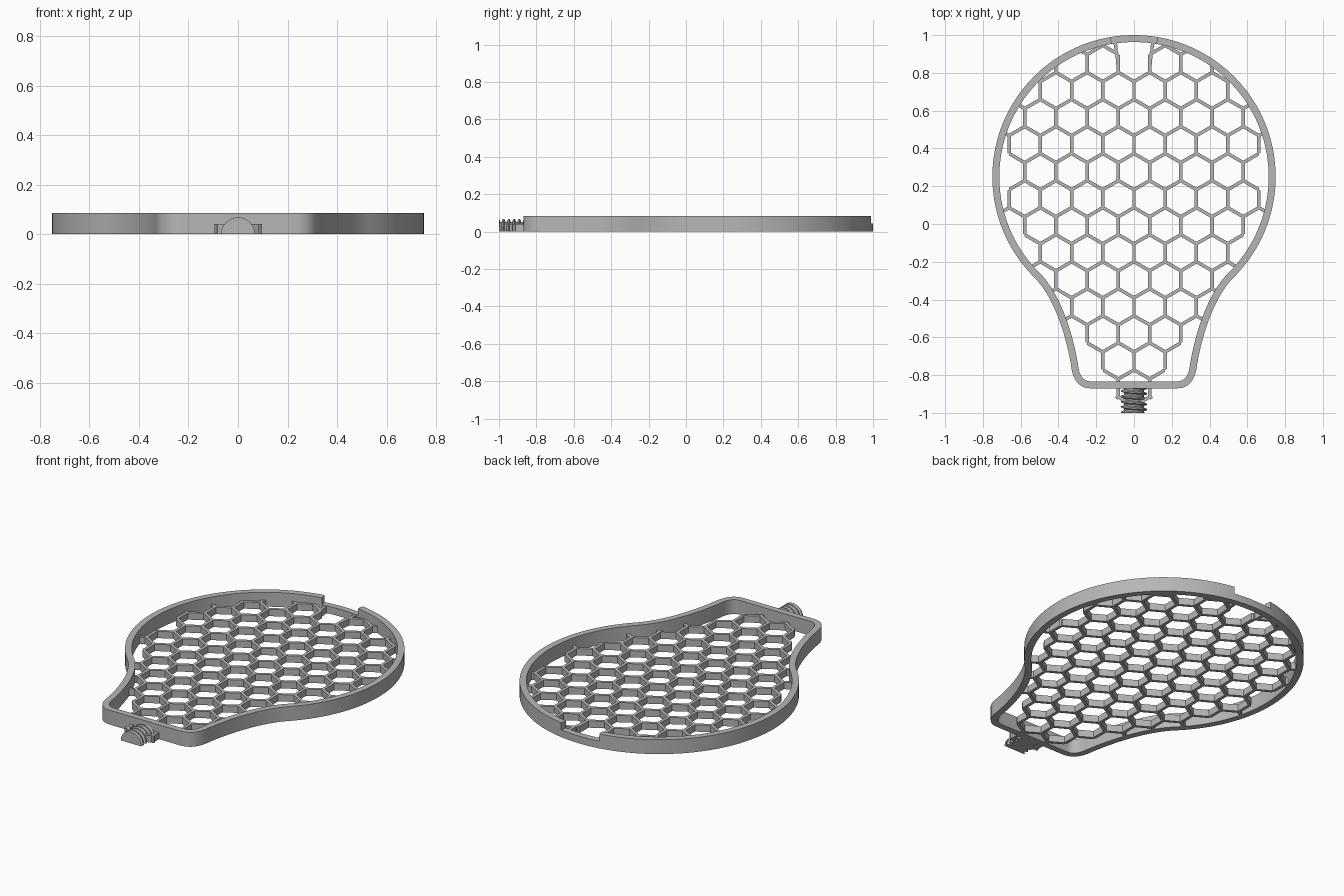
import bpy, bmesh, math
from mathutils import Vector
from mathutils.geometry import interpolate_bezier

cube = bpy.data.objects.get("Cube")
if cube:
    bpy.data.objects.remove(cube)

grey = bpy.data.materials.new("plain_grey")
grey.use_nodes = True
grey.diffuse_color = (0.47, 0.47, 0.47, 1)
grey.node_tree.nodes["Principled BSDF"].inputs["Base Color"].default_value = grey.diffuse_color

HEIGHT, NOTCH_H, MESH_H = 0.085, 0.043, 0.04
RIM_W, RADIUS = 0.037, 0.75
CENTRE = Vector((0, 0.25))
PITCH = 0.1653
R = PITCH / math.sqrt(3)
HALF = 0.009


def finish(name, bm, smooth=False):
    bmesh.ops.recalc_face_normals(bm, faces=bm.faces)
    me = bpy.data.meshes.new(name)
    bm.to_mesh(me)
    bm.free()
    me.materials.append(grey)
    ob = bpy.data.objects.new(name, me)
    bpy.context.collection.objects.link(ob)
    if smooth:
        bpy.ops.object.select_all(action='DESELECT')
        bpy.context.view_layer.objects.active = ob
        ob.select_set(True)
        bpy.ops.object.shade_smooth_by_angle(angle=math.radians(35))
    return ob


def prism(bm, pts, z):
    low = [bm.verts.new((p[0], p[1], 0)) for p in pts]
    top = [bm.verts.new((p[0], p[1], z)) for p in pts]
    bm.faces.new(low)
    bm.faces.new(top)
    n = len(pts)
    for i in range(n):
        j = (i + 1) % n
        bm.faces.new((low[i], low[j], top[j], top[i]))


def bezier(*pts, n=16):
    p = [Vector((x, y, 0)) for x, y in pts]
    return [v.to_2d() for v in interpolate_bezier(*p, n)]


def arc(a, b, n):
    return [CENTRE + RADIUS * Vector((math.sin(a + (b - a) * i / n), math.cos(a + (b - a) * i / n)))
            for i in range(n + 1)]


def inset(path, d):
    out = []
    for i, p in enumerate(path):
        t = (path[min(i + 1, len(path) - 1)] - path[max(i - 1, 0)]).normalized()
        out.append(p + d * Vector((t.y, -t.x)))
    return out


def strip(name, path, z):
    # rectangular wall following a path, closed at both ends
    bm = bmesh.new()
    rings = [[bm.verts.new((q.x, q.y, h)) for q, h in ((a, 0), (a, z), (b, z), (b, 0))]
             for a, b in zip(path, inset(path, RIM_W))]
    for r, s in zip(rings, rings[1:]):
        for k in range(4):
            m = (k + 1) % 4
            bm.faces.new((r[k], r[m], s[m], s[k]))
    bm.faces.new(rings[0])
    bm.faces.new(rings[-1])
    return finish(name, bm, True)


# Rim: round head, flared neck, rounded foot corners, mirrored in x
notch = math.asin(0.125 / RADIUS)
half = arc(notch, math.radians(135), 50)
half += bezier((0.53, -0.28), (0.42, -0.39), (0.355, -0.6), (0.33, -0.77), n=20)[1:]
half += bezier((0.33, -0.77), (0.32, -0.83), (0.285, -0.87), (0.23, -0.87), n=10)[1:]
outline = half + [Vector((-p.x, p.y)) for p in reversed(half)]
strip("rim", outline, HEIGHT)
bridge = arc(-notch, notch, 12)
strip("rim_notch", bridge, NOTCH_H)


def inside(p, poly):
    hit = False
    for a, b in zip(poly, poly[1:] + poly[:1]):
        if (a.y > p.y) != (b.y > p.y) and p.x < a.x + (p.y - a.y) / (b.y - a.y) * (b.x - a.x):
            hit = not hit
    return hit


full = outline + bridge
inner = inset(outline, RIM_W) + inset(bridge, RIM_W)

# Honeycomb cells that fit well inside the rim
cells = []
for row in range(-6, 8):
    for col in range(-5, 6):
        c = Vector(((col + 0.5 * (row % 2)) * PITCH, -0.009 + row * PITCH * math.sqrt(0.75)))
        on_notch = abs(c.x) < 0.01 and c.y > 0.8
        if inside(c, full) and min((c - p).length for p in full) > 0.122 and not on_notch:
            cells.append(c)

bm = bmesh.new()
done = set()


def strut(a, b):
    key = tuple(sorted((round(p.x * 100), round(p.y * 100)) for p in (a, b)))
    if key in done:
        return
    done.add(key)
    d = (b - a).normalized()
    n = Vector((-d.y, d.x)) * HALF
    e = d * HALF / math.sqrt(3)
    prism(bm, (a, a + e + n, b - e + n, b, b - e - n, a + e - n), MESH_H)


for c in cells:
    dirs = [Vector((math.sin(k * math.pi / 3), math.cos(k * math.pi / 3))) for k in range(6)]
    for k in range(6):
        corner = c + R * dirs[k]
        strut(corner, c + R * dirs[(k + 1) % 6])
        # short tie from a corner to the nearby rim
        for step in range(1, 11):
            if not inside(corner + dirs[k] * 0.005 * step, inner):
                strut(corner, corner + dirs[k] * (0.005 * step + 0.012))
                break
# Tapered webs beside the notch
for s in (-1, 1):
    web = ((0.077, 0.8), (0.09, 0.8), (0.098, 0.89), (0.11, 0.966), (0.09, 0.968))
    prism(bm, [(s * x, y) for x, y in web], MESH_H)
finish("honeycomb", bm)

# Half-round threaded stud with a flat underside
bm = bmesh.new()
TP, SEG, Y0, Y1 = 0.028, 24, -1.0, -0.86
profile = ((0, 0.052), (0.3, 0.052), (0.5, 0.068), (0.75, 0.068))
rows = []
for turn in range(-1, 6):
    for f, r in profile:
        row = []
        for i in range(SEG + 1):
            a = math.pi * i / SEG
            y = min(max(Y0 + TP * (turn + f + a / math.tau), Y0), Y1)
            row.append(bm.verts.new((r * math.cos(a), y, r * math.sin(a))))
        rows.append(row)
for r, s in zip(rows, rows[1:]):
    for i in range(SEG):
        bm.faces.new((r[i], r[i + 1], s[i + 1], s[i]))
    bm.faces.new((r[0], s[0], s[-1], r[-1]))
bm.faces.new(rows[0])
bm.faces.new(rows[-1])
bmesh.ops.remove_doubles(bm, verts=bm.verts, dist=0.0001)
bmesh.ops.dissolve_degenerate(bm, edges=bm.edges, dist=0.0001)
finish("threaded_stud", bm, True)
